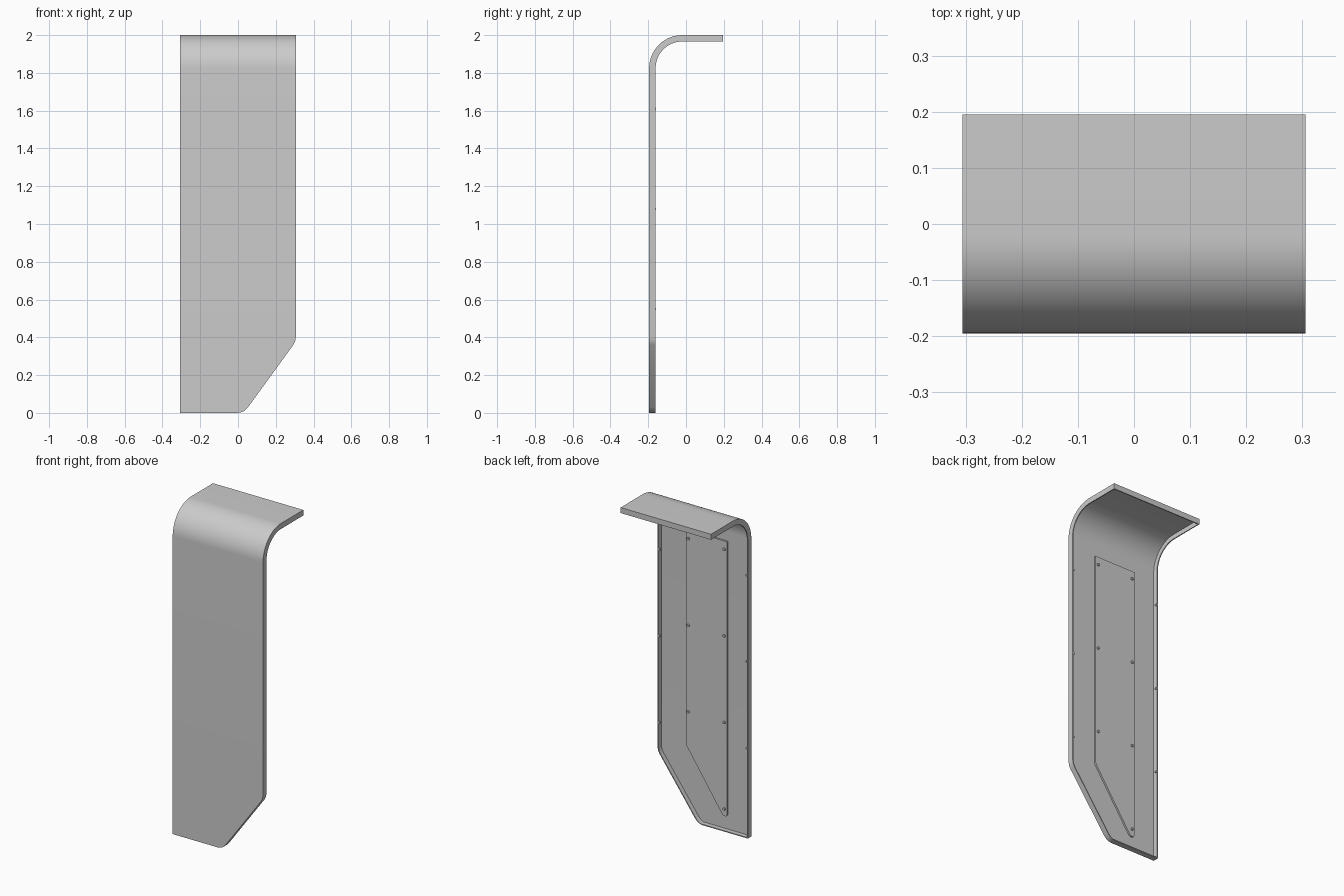
import bpy, bmesh, math

cube = bpy.data.objects.get("Cube")
if cube:
    bpy.data.objects.remove(cube, do_unlink=True)

HALF, FRONT, BACK, TOP = 0.306, -0.195, 0.195, 2.0
DEPTH, WALL, RADIUS = 0.034, 0.006, 0.175

grey = bpy.data.materials.new("light_grey")
grey.use_nodes = True
color = (0.6, 0.6, 0.6, 1)
grey.diffuse_color = color
grey.node_tree.nodes["Principled BSDF"].inputs["Base Color"].default_value = color


def finish(bm, name):
    bmesh.ops.recalc_face_normals(bm, faces=bm.faces)
    mesh = bpy.data.meshes.new(name)
    bm.to_mesh(mesh)
    bm.free()
    obj = bpy.data.objects.new(name, mesh)
    bpy.context.collection.objects.link(obj)
    mesh.materials.append(grey)
    bpy.ops.object.select_all(action='DESELECT')
    obj.select_set(True)
    bpy.context.view_layer.objects.active = obj
    bpy.ops.object.shade_smooth_by_angle(angle=math.radians(30))
    return obj


# Rows along the bent sheet: outer (y, z), inward direction, right edge x, side inset
rows = []
edge = [(0, 0.0), (0.004, 0.02), (WALL, 0.025), (0.014, 0.038), (0.03, 0.053),
        (0.36, 0.293), (0.378, 0.302), (0.4, HALF)]
for z, x in edge:
    rows.append((FRONT, z, 1, 0, x, WALL if z >= 0.4 else WALL * 1.25))
steps = 20
for i in range(steps + 1):
    a = math.pi / 2 * i / steps
    c, s = math.cos(a), math.sin(a)
    rows.append((FRONT + RADIUS * (1 - c), TOP - RADIUS * (1 - s), c, -s, HALF, WALL))
for y in (BACK - WALL, BACK):
    rows.append((y, TOP, 0, -1, HALF, WALL))

# Thin-walled open-backed cover: a tray section swept along the rows
bm = bmesh.new()


def section(row, floor):
    y, z, ny, nz, x, inset = row
    loop = [(-HALF, 0), (x, 0), (x, DEPTH), (x - inset, DEPTH), (x - inset, floor),
            (-HALF + WALL, floor), (-HALF + WALL, DEPTH), (-HALF, DEPTH)]
    return [bm.verts.new((px, y + ny * d, z + nz * d)) for px, d in loop]


rings = []
last = len(rows) - 1
for i, row in enumerate(rows):
    if i <= 2 or i >= last - 1:
        solid = section(row, DEPTH)
    if i == 2:
        rings += [solid, section(row, WALL)]
    elif i == last - 1:
        rings += [section(row, WALL), solid]
    elif i < 2 or i == last:
        rings.append(solid)
    else:
        rings.append(section(row, WALL))
for a, b in zip(rings, rings[1:]):
    for k in range(8):
        n = (k + 1) % 8
        bm.faces.new((a[k], a[n], b[n], b[k]))
bm.faces.new(rings[0])
bm.faces.new(rings[-1])
bmesh.ops.remove_doubles(bm, verts=bm.verts, dist=0.00005)
bmesh.ops.dissolve_degenerate(bm, dist=0.00005, edges=bm.edges)
finish(bm, "cover_shell")

# Raised inner plate with rounded lower corners
bm = bmesh.new()
outline = [(-0.152, 1.77), (0.126, 1.77), (0.126, 0.455), (-0.125, 0.085), (-0.152, 0.085)]
verts = [bm.verts.new((x, FRONT + WALL - 0.001, z)) for x, z in outline]
plate = bm.faces.new(verts)
bmesh.ops.bevel(bm, geom=verts[2:], offset=0.013, segments=4, profile=0.5, affect='VERTICES')
out = bmesh.ops.extrude_face_region(bm, geom=list(bm.faces))
bmesh.ops.translate(bm, vec=(0, 0.011, 0),
                    verts=[v for v in out["geom"] if isinstance(v, bmesh.types.BMVert)])
finish(bm, "inner_plate")


def stud(name, x, y, z, radius, length):
    bpy.ops.mesh.primitive_cylinder_add(vertices=16, radius=radius, depth=length,
                                        location=(x, y, z), rotation=(math.pi / 2, 0, 0))
    obj = bpy.context.object
    obj.name = name
    obj.data.materials.append(grey)
    bpy.ops.object.shade_smooth_by_angle(angle=math.radians(30))


# Screws along both long edges of the plate
for i in range(4):
    z = 0.13 + 0.53 * i
    stud("plate_screw_right", -0.135, FRONT + 0.02, z, 0.008, 0.01)
    if i:
        stud("plate_screw_left", 0.108, FRONT + 0.02, z, 0.008, 0.01)

# Small retaining pegs inside the side walls
for i in range(3):
    for x in (-0.297, 0.297):
        stud("wall_peg", x, FRONT + 0.03, 0.55 + 0.53 * i, 0.006, 0.01)
